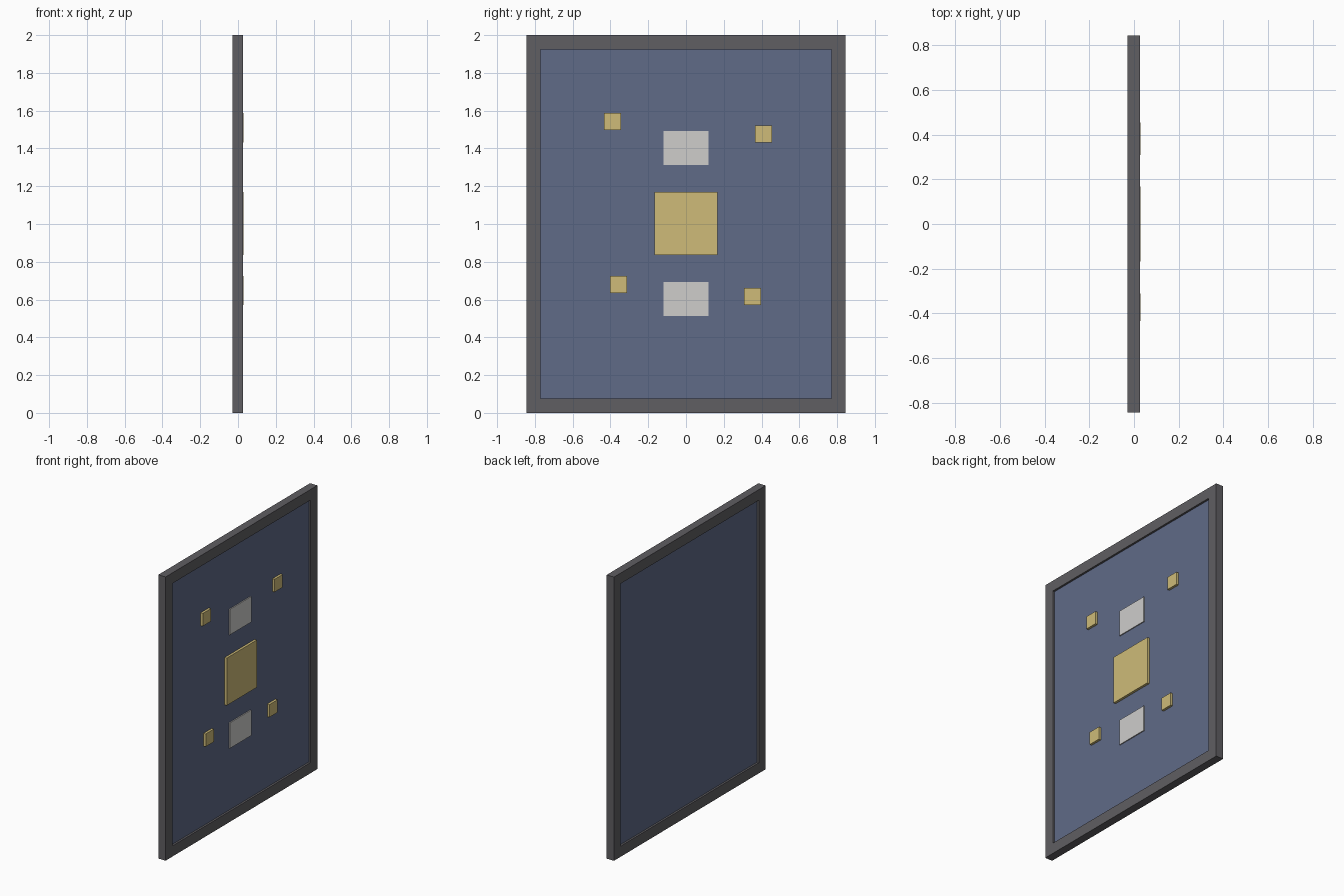
import bpy

if "Cube" in bpy.data.objects:
    bpy.data.objects.remove(bpy.data.objects["Cube"])


def material(name, rgb):
    m = bpy.data.materials.new(name)
    m.diffuse_color = (*rgb, 1)
    m.use_nodes = True
    m.node_tree.nodes["Principled BSDF"].inputs["Base Color"].default_value = m.diffuse_color
    return m


frame_grey = material("frame grey", (0.115, 0.112, 0.122))
panel_blue = material("panel blue", (0.115, 0.145, 0.245))
gold = material("gold", (0.62, 0.50, 0.19))
pale_grey = material("pale grey", (0.62, 0.61, 0.60))


def box(name, mat, x, y, z):
    """Box spanning the given (low, high) ranges."""
    spans = (x, y, z)
    bpy.ops.mesh.primitive_cube_add(size=1, location=[(a + b) / 2 for a, b in spans])
    ob = bpy.context.object
    ob.name = name
    ob.scale = [b - a for a, b in spans]
    bpy.ops.object.transform_apply(location=False, rotation=False, scale=True)
    ob.data.materials.append(mat)
    return ob


HALF_W, HEIGHT, RAIL = 0.845, 2.0, 0.075
BACK, FRONT = -0.03, 0.027          # frame depth
PANEL = (-0.016, 0.013)             # panel recessed on both sides

# Frame: one solid with the opening cut through
frame = box("frame", frame_grey, (BACK, FRONT), (-HALF_W, HALF_W), (0, HEIGHT))
cutter = box("frame_opening_cutter", frame_grey, (-0.1, 0.1),
             (-HALF_W + RAIL, HALF_W - RAIL), (RAIL, HEIGHT - RAIL))
cutter.hide_render = True
cutter.hide_set(True)
cut = frame.modifiers.new("opening", 'BOOLEAN')
cut.operation = 'DIFFERENCE'
cut.solver = 'EXACT'
cut.object = cutter

# Recessed panel
box("panel", panel_blue, PANEL, (-HALF_W + RAIL, HALF_W - RAIL), (RAIL, HEIGHT - RAIL))


def tile(name, mat, y, z, half_y, half_z, top):
    box(name, mat, (PANEL[1] - 0.003, top), (y - half_y, y + half_y), (z - half_z, z + half_z))


# Raised tiles on the panel face
tile("centre_tile", gold, 0, 1.003, 0.167, 0.167, 0.03)
for name, z in (("upper_plate", 1.402), ("lower_plate", 0.602)):
    tile(name, pale_grey, 0, z, 0.12, 0.09, 0.02)
for i, (y, z) in enumerate(((-0.39, 1.542), (0.41, 1.477), (-0.357, 0.68), (0.353, 0.616))):
    tile(f"small_tile_{i + 1}", gold, y, z, 0.045, 0.045, 0.03)
